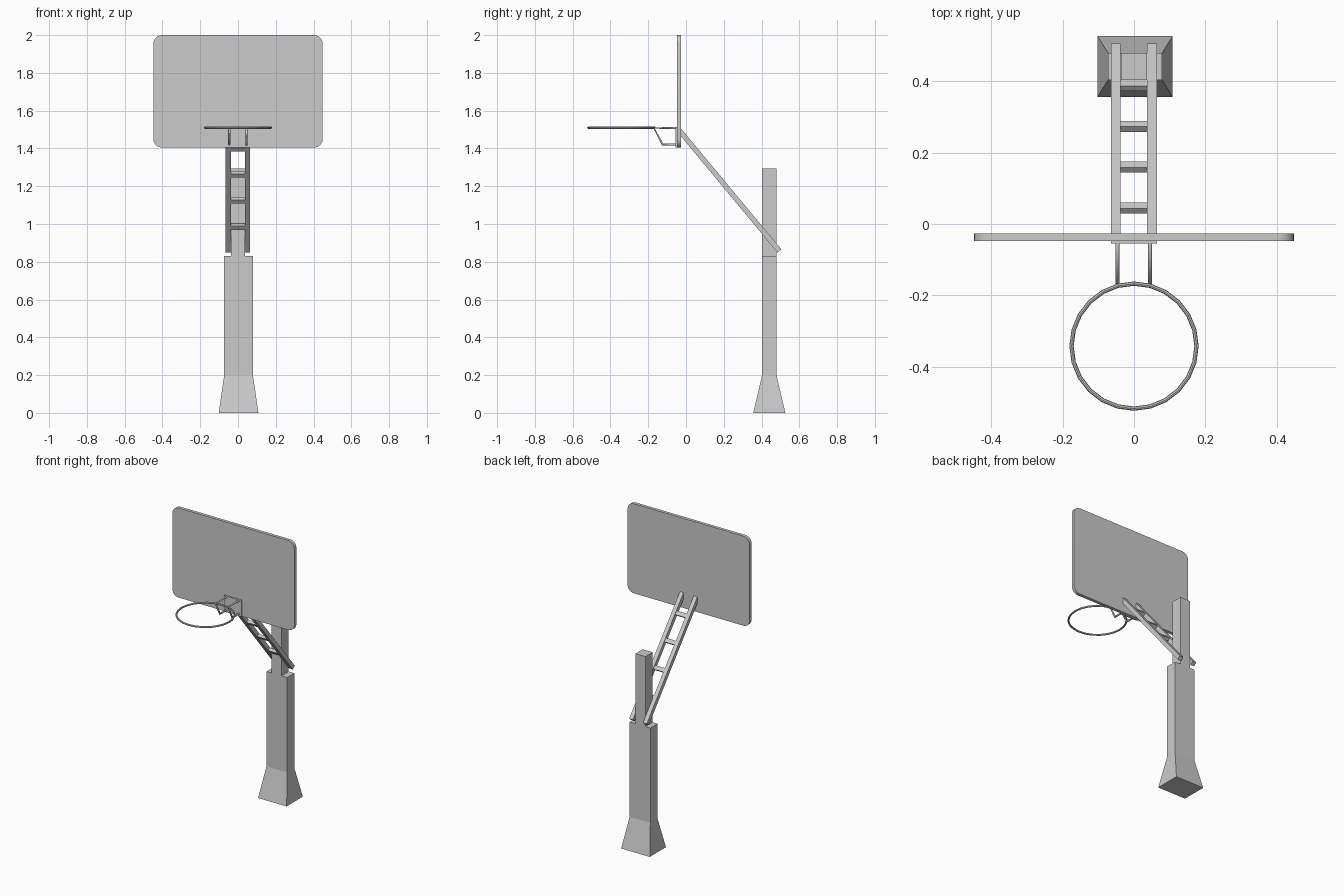
import bpy, bmesh
from math import pi, cos, sin
from mathutils import Vector

if "Cube" in bpy.data.objects:
    bpy.data.objects.remove(bpy.data.objects["Cube"])


def mesh_object(name, bm):
    bmesh.ops.recalc_face_normals(bm, faces=bm.faces[:])
    me = bpy.data.meshes.new(name)
    bm.to_mesh(me)
    bm.free()
    ob = bpy.data.objects.new(name, me)
    bpy.context.collection.objects.link(ob)
    return ob


def prism(name, profile, offset):
    """Extrude a closed planar profile by an offset vector."""
    bm = bmesh.new()
    face = bm.faces.new([bm.verts.new(p) for p in profile])
    ext = bmesh.ops.extrude_face_region(bm, geom=[face])["geom"]
    verts = [v for v in ext if isinstance(v, bmesh.types.BMVert)]
    bmesh.ops.translate(bm, verts=verts, vec=offset)
    return mesh_object(name, bm)


def box(name, x0, x1, y0, y1, z0, z1):
    return prism(name, [(x0, y0, z0), (x1, y0, z0), (x1, y1, z0), (x0, y1, z0)], (0, 0, z1 - z0))


def smooth(ob):
    bpy.ops.object.select_all(action='DESELECT')
    bpy.context.view_layer.objects.active = ob
    ob.select_set(True)
    bpy.ops.object.shade_smooth_by_angle(angle=pi / 6)


# Column with flared foot: stacked rectangles (half width, half depth, z)
CX, CY = 0.003, 0.441
bm = bmesh.new()
rings = [[bm.verts.new((CX + sx * w, CY + sy * d, z))
          for sx, sy in ((-1, -1), (1, -1), (1, 1), (-1, 1))]
         for w, d, z in ((0.105, 0.085, 0), (0.076, 0.038, 0.2), (0.076, 0.038, 0.83))]
bm.faces.new(rings[0])
bm.faces.new(rings[-1])
for a, b in zip(rings, rings[1:]):
    for i in range(4):
        j = (i + 1) % 4
        bm.faces.new((a[i], a[j], b[j], b[i]))
mesh_object("column", bm)

# Upper post
box("upper_post", -0.037, 0.036, 0.403, 0.479, 0.83, 1.295)

# Backboard with rounded corners
W, Z0, Z1, R = 0.448, 1.405, 2.0, 0.045
outline = []
for k, (sx, zc) in enumerate(((1, Z1 - R), (-1, Z1 - R), (-1, Z0 + R), (1, Z0 + R))):
    for s in range(7):
        a = (k + s / 6) * pi / 2
        outline.append((sx * (W - R) + R * cos(a), -0.048, zc + R * sin(a)))
smooth(prism("backboard", outline, (0, 0.021, 0)))

# Sloping support rails, cut upright against the backboard
side = [(-0.03, 1.51), (0.505, 0.866), (0.484, 0.849), (-0.03, 1.468)]
for name, x in (("left", -0.065), ("right", 0.037)):
    prism(name + "_support_rail", [(x, y, z) for y, z in side], (0.027, 0, 0))

# Rungs aligned with the rails
along = Vector((0, 0.639, -0.769))
across = Vector((0, 0.769, 0.639))
for i in range(4):
    y = 0.045 + 0.1142 * i
    c = Vector((-0.039, y, 1.489 - (y + 0.03) * 1.204))
    prism(f"rung_{i + 1}", [c + along * u * 0.013 + across * v * 0.0095
                            for u, v in ((-1, -1), (1, -1), (1, 1), (-1, 1))], (0.077, 0, 0))

# Rim
bpy.ops.mesh.primitive_torus_add(location=(0, -0.342, 1.51), major_radius=0.175, minor_radius=0.006,
                                 major_segments=24, minor_segments=8)
bpy.context.object.name = "rim"
smooth(bpy.context.object)

# Rim mounting plate
box("rim_plate", -0.065, 0.064, -0.055, -0.046, 1.405, 1.513)

# Rim brackets: bent rods on each side
path = [(-0.05, 1.508), (-0.17, 1.508), (-0.124, 1.421), (-0.05, 1.421)]
for name, x in (("left", -0.046), ("right", 0.045)):
    cu = bpy.data.curves.new(name + "_rim_bracket", 'CURVE')
    cu.dimensions = '3D'
    cu.bevel_depth = 0.006
    cu.bevel_resolution = 2
    cu.use_fill_caps = True
    sp = cu.splines.new('POLY')
    sp.points.add(len(path) - 1)
    for p, (y, z) in zip(sp.points, path):
        p.co = (x, y, z, 1)
    bpy.context.collection.objects.link(bpy.data.objects.new(name + "_rim_bracket", cu))
